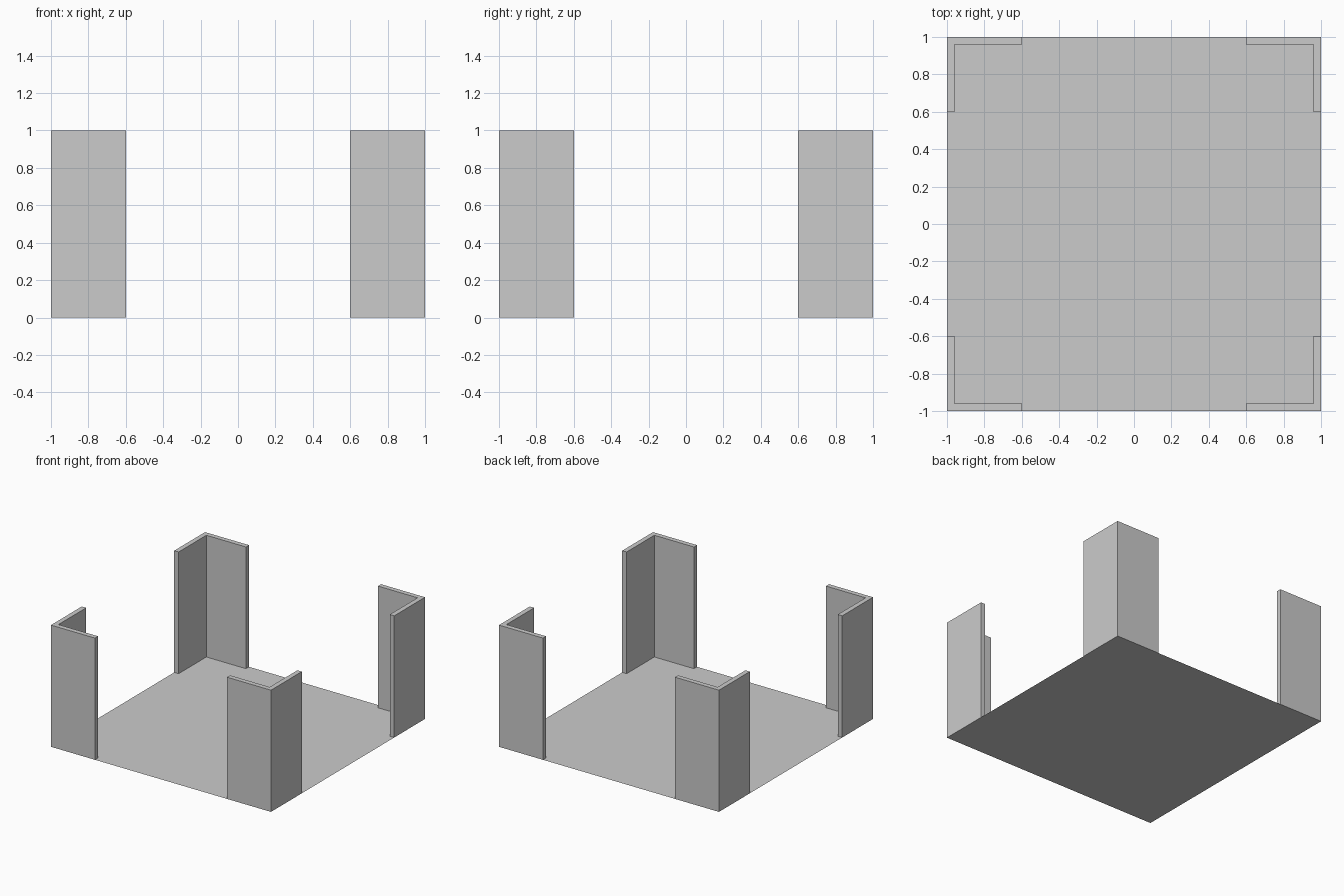
import bpy, bmesh
from mathutils import Vector

if "Cube" in bpy.data.objects:
    bpy.data.objects.remove(bpy.data.objects["Cube"])

HALF, LEG, WALL, HEIGHT = 1.0, 0.40, 0.04, 1.0


def add_object(name, bm):
    bmesh.ops.recalc_face_normals(bm, faces=bm.faces[:])
    mesh = bpy.data.meshes.new(name)
    bm.to_mesh(mesh)
    bm.free()
    obj = bpy.data.objects.new(name, mesh)
    bpy.context.collection.objects.link(obj)
    return obj


# Paper-thin square floor
bm = bmesh.new()
bmesh.ops.create_grid(bm, x_segments=1, y_segments=1, size=HALF)
floor = add_object("floor", bm)

# L-section corner post, extruded upward and mirrored to all four corners
inner, end = HALF - WALL, HALF - LEG
profile = [(HALF, HALF), (end, HALF), (end, inner),
           (inner, inner), (inner, end), (HALF, end)]
bm = bmesh.new()
base = bm.faces.new([bm.verts.new((x, y, 0)) for x, y in profile])
# Keep the base face so that the post is a closed solid
result = bmesh.ops.extrude_face_region(bm, geom=[base], use_keep_orig=True)
top = [g for g in result["geom"] if isinstance(g, bmesh.types.BMVert)]
bmesh.ops.translate(bm, verts=top, vec=Vector((0, 0, HEIGHT)))
posts = add_object("corner_posts", bm)
mirror = posts.modifiers.new("four_corners", "MIRROR")
mirror.use_axis = (True, True, False)
mirror.use_mirror_merge = False
